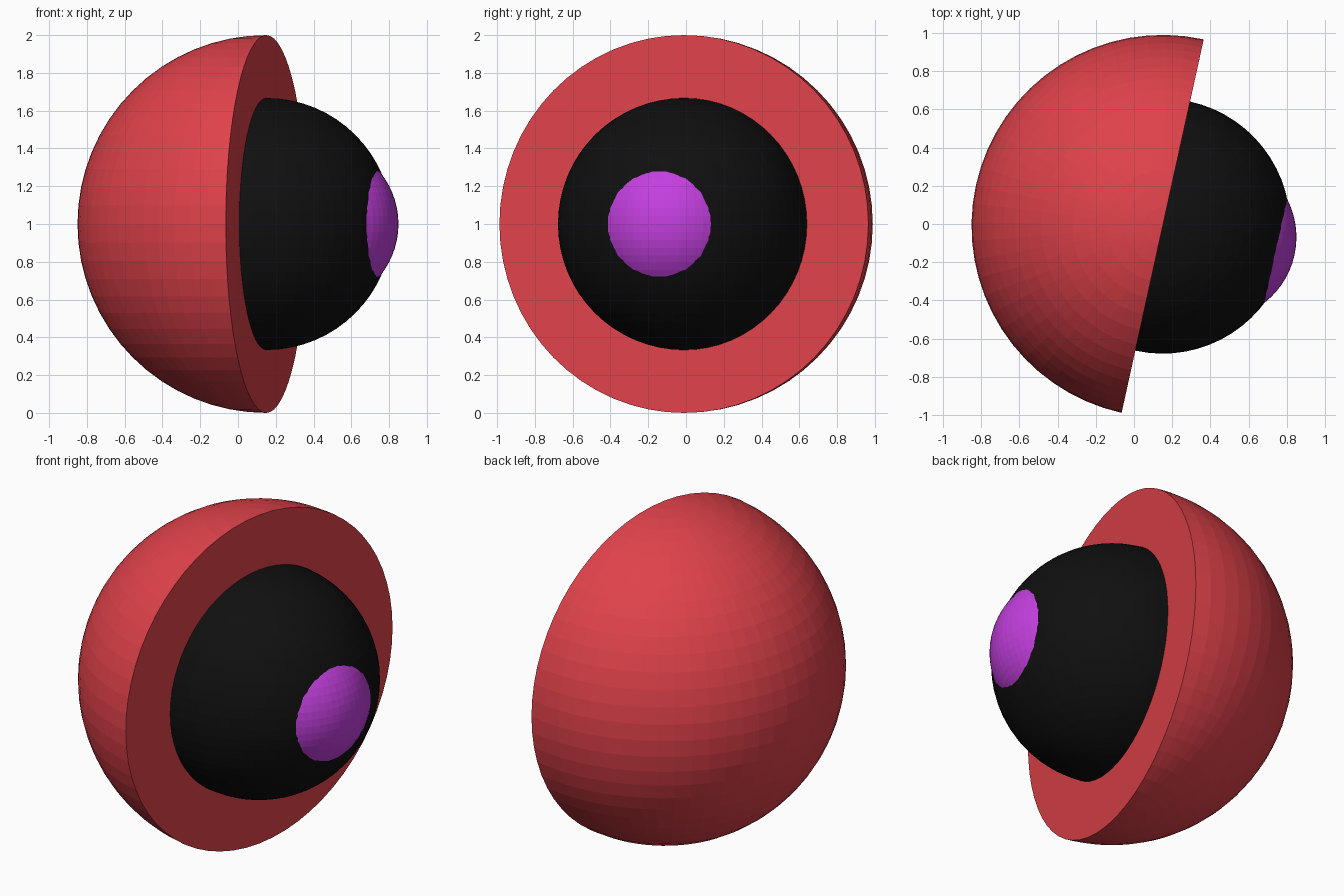
import bpy, bmesh, math
from mathutils import Vector

if "Cube" in bpy.data.objects:
    bpy.data.objects.remove(bpy.data.objects["Cube"])

CENTRE = Vector((0.15, -0.011, 1.0))
TURN = math.radians(-12.4)   # the open side faces right and slightly forward


def material(name, rgb):
    m = bpy.data.materials.new(name)
    m.diffuse_color = (*rgb, 1)
    m.use_nodes = True
    m.node_tree.nodes["Principled BSDF"].inputs["Base Color"].default_value = m.diffuse_color
    return m


def cut_sphere(name, radius, offset, cut, keep_right, mat, cap=False):
    """Faceted sphere at offset along the axis, cut by a plane at x = cut."""
    bm = bmesh.new()
    bmesh.ops.create_uvsphere(bm, u_segments=64, v_segments=32, radius=radius)
    bmesh.ops.translate(bm, verts=bm.verts, vec=(offset, 0, 0))
    res = bmesh.ops.bisect_plane(
        bm, geom=bm.verts[:] + bm.edges[:] + bm.faces[:], dist=1e-5,
        plane_co=(cut, 0, 0), plane_no=(1, 0, 0),
        clear_inner=keep_right, clear_outer=not keep_right)
    if cap:
        rim = [e for e in bm.edges if e.is_boundary]
        bmesh.ops.edgeloop_fill(bm, edges=rim)
        bmesh.ops.recalc_face_normals(bm, faces=bm.faces)
    me = bpy.data.meshes.new(name)
    bm.to_mesh(me)
    bm.free()
    me.materials.append(mat)
    ob = bpy.data.objects.new(name, me)
    ob.location = CENTRE
    ob.rotation_euler.z = TURN
    bpy.context.collection.objects.link(ob)
    return ob


red = material("red", (0.745, 0.054, 0.069))
black = material("black", (0.005, 0.005, 0.005))
purple = material("purple", (0.55, 0.05, 0.74))

# Outer half shell with its flat face
cut_sphere("outer_half", 1.0, 0.0, 0.0, False, red, cap=True)
# Dark core bulging out of the flat face
cut_sphere("inner_core", 0.667, 0.0, -0.02, True, black, cap=True)
# Round lens cap on the front of the core
cut_sphere("lens_cap", 0.436, 0.27, 0.55, True, purple, cap=True)
